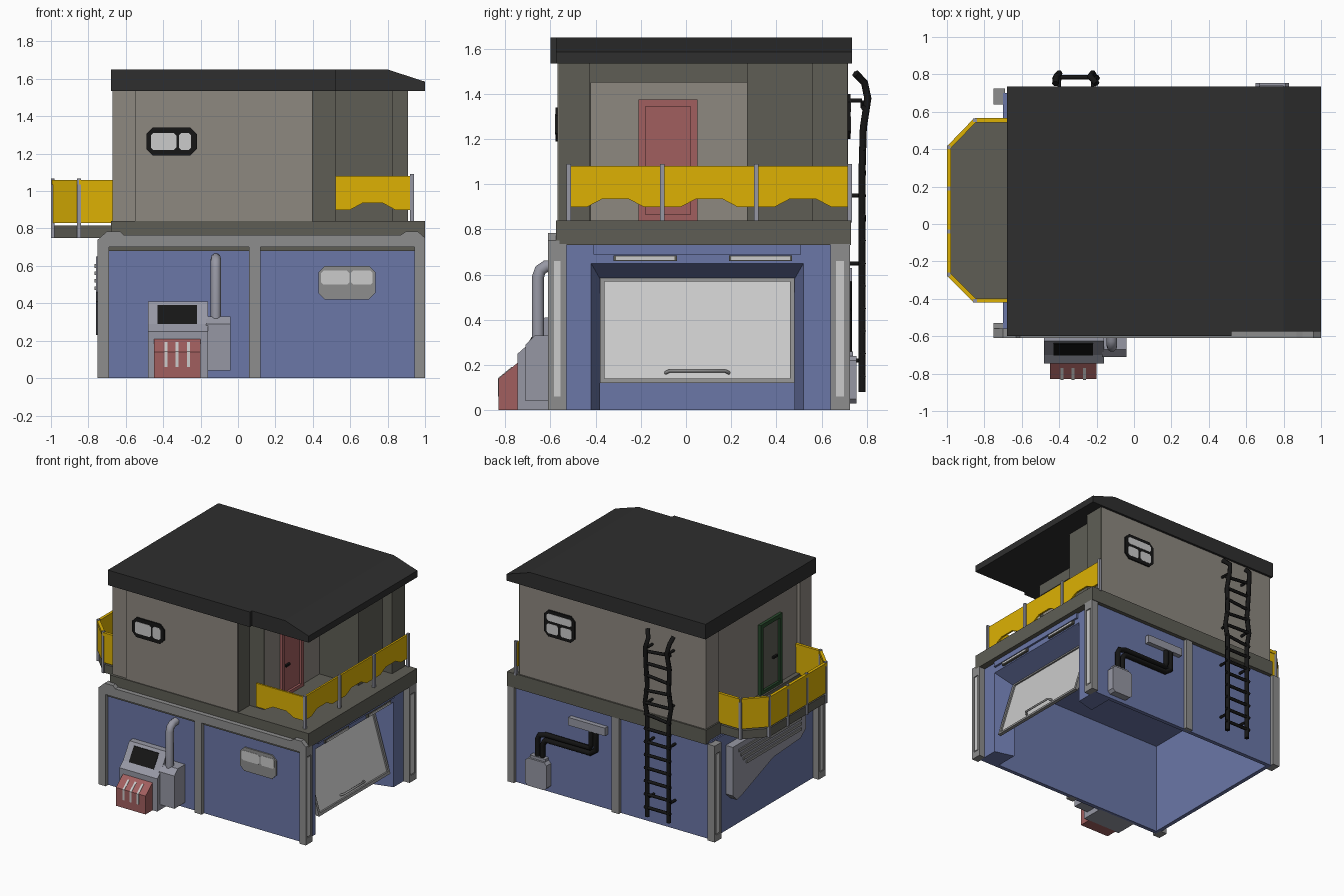
import bpy, bmesh, math
from mathutils import Vector


def mat(name, h):
    m = bpy.data.materials.new(name)
    m.diffuse_color = [((h >> s & 255) / 255) ** 2.2 for s in (16, 8, 0)] + [1]
    return m


BLUE, WALL, TRIM = mat("blue", 0x6A76A6), mat("wall", 0x8C877F), mat("trim", 0x5F5E56)
ROOF, YELLOW, RED = mat("roof", 0x323232), mat("yellow", 0xDCB00C), mat("red", 0xA05F5F)
GREY, STEEL, BLACK = mat("grey", 0x8C8C8C), mat("steel", 0x9596A2), mat("black", 0x1C1C1C)
PANE, GREEN, SHEET = mat("pane", 0xC4C8C4), mat("green", 0x2C4A30), mat("sheet", 0xC4C4C4)


def prism(name, pts, axis, a, b, m):
    """Extrude a 2D outline along an axis: x takes (y,z), y takes (x,z), z takes (x,y)."""
    i = "xyz".index(axis)
    bm = bmesh.new()
    rings = []
    for d in (a, b):
        ring = []
        for p in pts:
            co = list(p)
            co.insert(i, d)
            ring.append(bm.verts.new(co))
        rings.append(ring)
        bm.faces.new(ring)
    n = len(pts)
    for k in range(n):
        j = (k + 1) % n
        bm.faces.new((rings[0][k], rings[0][j], rings[1][j], rings[1][k]))
    bmesh.ops.recalc_face_normals(bm, faces=bm.faces)
    me = bpy.data.meshes.new(name)
    bm.to_mesh(me)
    bm.free()
    ob = bpy.data.objects.new(name, me)
    bpy.context.collection.objects.link(ob)
    me.materials.append(m)
    return ob


def box(name, x0, x1, y0, y1, z0, z1, m):
    return prism(name, [(x0, y0), (x1, y0), (x1, y1), (x0, y1)], "z", z0, z1, m)


def octa(x0, x1, z0, z1, c):
    return [(x0 + c, z0), (x1 - c, z0), (x1, z0 + c), (x1, z1 - c),
            (x1 - c, z1), (x0 + c, z1), (x0, z1 - c), (x0, z0 + c)]


def tube(name, pts, r, m, res=2):
    cu = bpy.data.curves.new(name, "CURVE")
    cu.dimensions, cu.bevel_depth, cu.bevel_resolution, cu.use_fill_caps = "3D", r, res, True
    sp = cu.splines.new("POLY")
    sp.points.add(len(pts) - 1)
    for q, p in zip(sp.points, pts):
        q.co = (*p, 1)
    cu.materials.append(m)
    ob = bpy.data.objects.new(name, cu)
    bpy.context.collection.objects.link(ob)


def wall_panel(name, p, q, prof, t, m):
    """Upright plate from p to q, prof gives (fraction along, z)."""
    p, q = Vector(p), Vector(q)
    ob = prism(name, [(f * (q - p).length, z) for f, z in prof], "y", -t / 2, t / 2, m)
    ob.location = (p.x, p.y, 0)
    ob.rotation_euler.z = math.atan2(q.y - p.y, q.x - p.x)


# Garage shell, open underneath, with splayed door recess
box("front_garage_wall", -0.7, 0.95, -0.58, -0.55, 0, 0.74, BLUE)
box("back_garage_wall", -0.7, 0.95, 0.67, 0.7, 0, 0.74, BLUE)
box("left_garage_wall", -0.7, -0.67, -0.58, 0.7, 0, 0.74, BLUE)
box("garage_ceiling", -0.69, 0.94, -0.57, 0.69, 0.7, 0.745, BLUE)
for y0, y1, y2 in ((-0.57, -0.42, -0.38), (0.69, 0.52, 0.48)):
    prism("door_jamb", [(0.95, y0), (0.95, y1), (0.8, y2), (0.8, y0)], "z", 0, 0.73, BLUE)
prism("door_header", [(0.95, 0.65), (0.95, 0.73), (0.8, 0.73), (0.8, 0.58)], "y", -0.56, 0.68, BLUE)
box("lamp_panel", 0.94, 0.965, -0.41, 0.51, 0.69, 0.73, BLUE)
for y in (-0.18, 0.33):
    box("door_lamp", 0.94, 0.965, y - 0.14, y + 0.14, 0.66, 0.685, TRIM)
    box("door_lamp_glass", 0.94, 0.97, y - 0.13, y + 0.13, 0.665, 0.68, PANE)


# Tilted garage door
def door_x(z):
    return 0.94 - (z - 0.12) * 0.3


def door_slab(name, y0, y1, z0, z1, off, m):
    a, b = door_x(z0), door_x(z1)
    prism(name, [(a - 0.015, z0), (a + off, z0), (b + off, z1), (b - 0.015, z1)], "y", y0, y1, m)


door_slab("garage_door", -0.37, 0.47, 0.13, 0.58, 0, SHEET)
for y0, y1, z0, z1 in ((-0.38, 0.48, 0.12, 0.14), (-0.38, 0.48, 0.57, 0.585),
                       (-0.38, -0.36, 0.12, 0.585), (0.46, 0.48, 0.12, 0.585)):
    door_slab("garage_door_frame", y0, y1, z0, z1, 0.012, GREY)
tube("garage_door_handle", [(0.925, -0.09, 0.165), (0.95, -0.07, 0.175),
                            (0.95, 0.17, 0.175), (0.925, 0.19, 0.165)], 0.008, GREY)

# Grey corner pillars with slots, and mid posts
for ya, yb in ((-0.61, -0.53), (0.64, 0.725)):
    for xo, xi in ((-0.75, -0.69), (1.0, 0.945)):
        s = 1 if xo > 0 else -1
        box("corner_pillar", min(xo - 0.006 * s, xi), max(xo - 0.006 * s, xi), ya, yb, 0, 0.735, GREY)
        for y0, y1, z0, z1 in ((ya, ya + 0.018, 0, 0.735), (yb - 0.018, yb, 0, 0.735),
                               (ya, yb, 0, 0.05), (ya, yb, 0.67, 0.735)):
            box("pillar_rim", min(xo, xi), max(xo, xi), y0, y1, z0, z1, GREY)
        box("pillar_slot", min(xo - 0.003 * s, xi), max(xo - 0.003 * s, xi), ya + 0.025, yb - 0.025, 0.06, 0.66, PANE)
for y0, y1 in ((-0.61, -0.56), (0.68, 0.725)):
    box("mid_post", 0.06, 0.12, y0, y1, 0, 0.74, GREY)
prism("front_beam", [(-0.75, 0.7), (1, 0.7), (1, 0.75), (0.96, 0.785), (0.9, 0.785), (0.87, 0.765),
                     (-0.61, 0.765), (-0.63, 0.785), (-0.7, 0.785), (-0.75, 0.74)],
      "y", -0.61, -0.56, GREY)
for x0, x1 in ((-0.69, 0.06), (0.12, 0.945)):
    box("front_beam_lip", x0, x1, -0.59, -0.57, 0.68, 0.7, TRIM)

# Deck slab and upper storey with stepped porch corners
box("deck_slab", -0.68, 1, -0.575, 0.73, 0.73, 0.84, TRIM)
prism("upper_walls", [(-0.67, -0.555), (-0.55, -0.555), (-0.55, -0.568), (0.395, -0.568), (0.395, -0.42),
                      (0.5, -0.42), (0.5, 0.28), (0.82, 0.28), (0.82, 0.57), (0.9, 0.57), (0.9, 0.718),
                      (-0.67, 0.718), (-0.67, 0.56), (-0.645, 0.56), (-0.645, -0.42), (-0.67, -0.42)],
      "z", 0.83, 1.55, WALL)
prism("front_porch_trim", [(0.395, -0.565), (0.4, -0.565), (0.4, -0.43), (0.52, -0.43), (0.52, -0.42), (0.395, -0.42)],
      "z", 0.84, 1.54, TRIM)
prism("back_porch_trim", [(0.5, 0.27), (0.83, 0.27), (0.83, 0.56), (0.91, 0.56), (0.91, 0.715), (0.89, 0.715),
                          (0.89, 0.58), (0.81, 0.58), (0.81, 0.29), (0.5, 0.29)], "z", 0.84, 1.54, TRIM)
box("porch_lintel", 0.49, 0.52, -0.43, 0.28, 1.45, 1.545, TRIM)

# Roof with sloping porch end
prism("roof", [(-0.68, 1.535), (1, 1.535), (1, 1.585), (0.8, 1.65), (-0.68, 1.65)], "y", -0.575, 0.735, ROOF)
box("roof_front_step", -0.68, 0.52, -0.6, -0.57, 1.535, 1.65, ROOF)

# Doors to both balconies
for x, s, frame, leaf in ((0.5, 1, RED, RED), (-0.645, -1, GREEN, TRIM)):
    def slab(name, d, y0, y1, z0, z1, m):
        box(name, min(x, x + s * d), max(x, x + s * d), y0, y1, z0, z1, m)
    slab("balcony_door", 0.005, -0.19, 0.03, 0.84, 1.35, leaf)
    for y0, y1, z0, z1 in ((-0.21, -0.18, 0.84, 1.375), (0.02, 0.05, 0.84, 1.375),
                           (-0.18, 0.02, 1.345, 1.375), (-0.18, 0.02, 0.84, 0.865)):
        slab("balcony_door_frame", 0.022, y0, y1, z0, z1, frame)
    slab("balcony_door_handle", 0.022, -0.16, -0.11, 1.06, 1.075, BLACK)

# Porch railing: notched yellow plates and steel posts
NOTCH = [(0, 0.9), (0.2, 0.9), (0.36, 0.935), (0.64, 0.935), (0.8, 0.9), (1, 0.9), (1, 1.08), (0, 1.08)]
ys = (-0.52, -0.105, 0.31, 0.725)
for a, b in zip(ys, ys[1:]):
    wall_panel("porch_rail", (0.92, a), (0.92, b), NOTCH, 0.014, YELLOW)
wall_panel("porch_rail", (0.52, -0.52), (0.92, -0.52), NOTCH, 0.014, YELLOW)
for y in ys:
    box("porch_post", 0.92, 0.94, y - 0.01, y + 0.01, 0.83, 1.09, STEEL)

# Side balcony
BAL = [(-0.64, -0.41), (-0.85, -0.41), (-0.99, -0.27), (-0.99, 0.41), (-0.85, 0.555), (-0.64, 0.555)]
prism("side_balcony_floor", BAL, "z", 0.75, 0.815, TRIM)
stops = BAL[:3] + [(-0.99, -0.04), (-0.99, 0.19)] + BAL[3:]
for p, q in zip(BAL, BAL[1:]):
    wall_panel("side_balcony_rail", p, q, [(0, 0.83), (1, 0.83), (1, 1.06), (0, 1.06)], 0.014, YELLOW)
    wall_panel("side_balcony_cap", p, q, [(0, 1.035), (1, 1.035), (1, 1.06), (0, 1.06)], 0.022, YELLOW)
for x, y in stops[1:-1]:
    box("side_balcony_post", x - 0.01, x + 0.01, y - 0.01, y + 0.01, 0.75, 1.066, STEEL)


# Windows
def window(name, x0, x1, z0, z1, y, s, frame, splits):
    prism(name + "_frame", octa(x0, x1, z0, z1, 0.035), "y", y, y + s * 0.01, frame)
    for a, b, c, d in splits:
        prism(name + "_pane", octa(a, b, c, d, 0.012), "y", y, y + s * 0.012, PANE)


window("front_window", -0.49, -0.22, 1.19, 1.34, -0.568, -1, BLACK,
       [(-0.465, -0.33, 1.22, 1.31), (-0.315, -0.25, 1.22, 1.31)])
window("back_window", 0.43, 0.69, 1.2, 1.4, 0.718, 1, BLACK,
       [(0.455, 0.55, 1.225, 1.3), (0.57, 0.665, 1.225, 1.3), (0.455, 0.665, 1.32, 1.375)])
window("garage_window", 0.43, 0.735, 0.42, 0.6, -0.58, -1, GREY,
       [(0.445, 0.595, 0.5, 0.575), (0.605, 0.72, 0.5, 0.575)])

# Front machine with red hopper
prism("machine_body", [(-0.57, 0), (-0.745, 0), (-0.745, 0.25), (-0.7, 0.29), (-0.625, 0.41), (-0.57, 0.41)],
      "x", -0.48, -0.16, STEEL)
prism("machine_screen", [(-0.697, 0.29), (-0.704, 0.29), (-0.642, 0.39), (-0.635, 0.39)],
      "x", -0.43, -0.22, BLACK)
prism("machine_hopper", [(-0.74, 0), (-0.83, 0), (-0.83, 0.14), (-0.745, 0.21)], "x", -0.45, -0.2, RED)
for x in (-0.385, -0.325, -0.265):
    prism("hopper_slot", [(-0.82, 0.06), (-0.833, 0.06), (-0.833, 0.141), (-0.77, 0.193), (-0.765, 0.18)],
          "x", x - 0.008, x + 0.008, PANE)
prism("exhaust_box", [(-0.57, 0.04), (-0.71, 0.04), (-0.71, 0.29), (-0.67, 0.33), (-0.57, 0.33)],
      "x", -0.17, -0.04, STEEL)
tube("exhaust_pipe", [(-0.118, -0.655, 0.3), (-0.118, -0.655, 0.59), (-0.118, -0.645, 0.62),
                      (-0.118, -0.62, 0.637), (-0.118, -0.56, 0.64)], 0.028, STEEL, 3)

# Slatted vent on the left side
prism("side_vent", [(0.52, 0.65), (0.52, 0.28), (0.47, 0.23), (0.4, 0.25), (0.03, 0.39), (-0.3, 0.41),
                    (-0.36, 0.46), (-0.36, 0.65)], "x", -0.76, -0.69, STEEL)
for z, y in ((0.6, 0.45), (0.56, 0.43), (0.52, 0.4), (0.48, 0.36)):
    box("vent_slat", -0.768, -0.75, -0.3, y, z - 0.01, z + 0.01, GREY)

# Back tank, twin hoses and outlet box
prism("back_tank", octa(0.65, 0.83, 0.03, 0.24, 0.02), "y", 0.69, 0.755, STEEL)
box("tank_neck", 0.67, 0.8, 0.69, 0.74, 0.23, 0.26, STEEL)
box("outlet_box", 0.17, 0.48, 0.69, 0.735, 0.57, 0.63, STEEL)
for o in (-0.02, 0.02):
    tube("hose", [(0.73 + o, 0.715, 0.24), (0.73 + o, 0.715, 0.37 + o), (0.715 + o, 0.715, 0.4 + o),
                  (0.68, 0.715, 0.415 + o), (0.31, 0.715, 0.415 + o), (0.28 + o, 0.715, 0.45 + o),
                  (0.28 + o, 0.715, 0.58)], 0.02, BLACK)

# Crooked back ladder
for x, o in ((-0.4, -0.02), (-0.22, 0.02)):
    tube("ladder_rail", [(x, 0.78, 0.08), (x, 0.78, 0.84), (x + o, 0.78, 0.95), (x, 0.78, 1.08), (x + o * 0.5, 0.785, 1.25),
                         (x, 0.805, 1.38), (x - 0.015, 0.79, 1.45), (x + o, 0.75, 1.49)], 0.018, BLACK, 1)
    for z in (0.22, 0.65, 0.95, 1.37):
        tube("ladder_bracket", [(x, 0.69, z), (x, 0.78, z)], 0.01, BLACK, 1)
for k in range(13):
    z = 0.15 + k * 0.1
    w = 0.012 * math.sin(k * 2) if k > 6 else 0
    tube("ladder_rung", [(-0.42, 0.785, z - w), (-0.2, 0.785, z + w)], 0.012, BLACK, 1)
